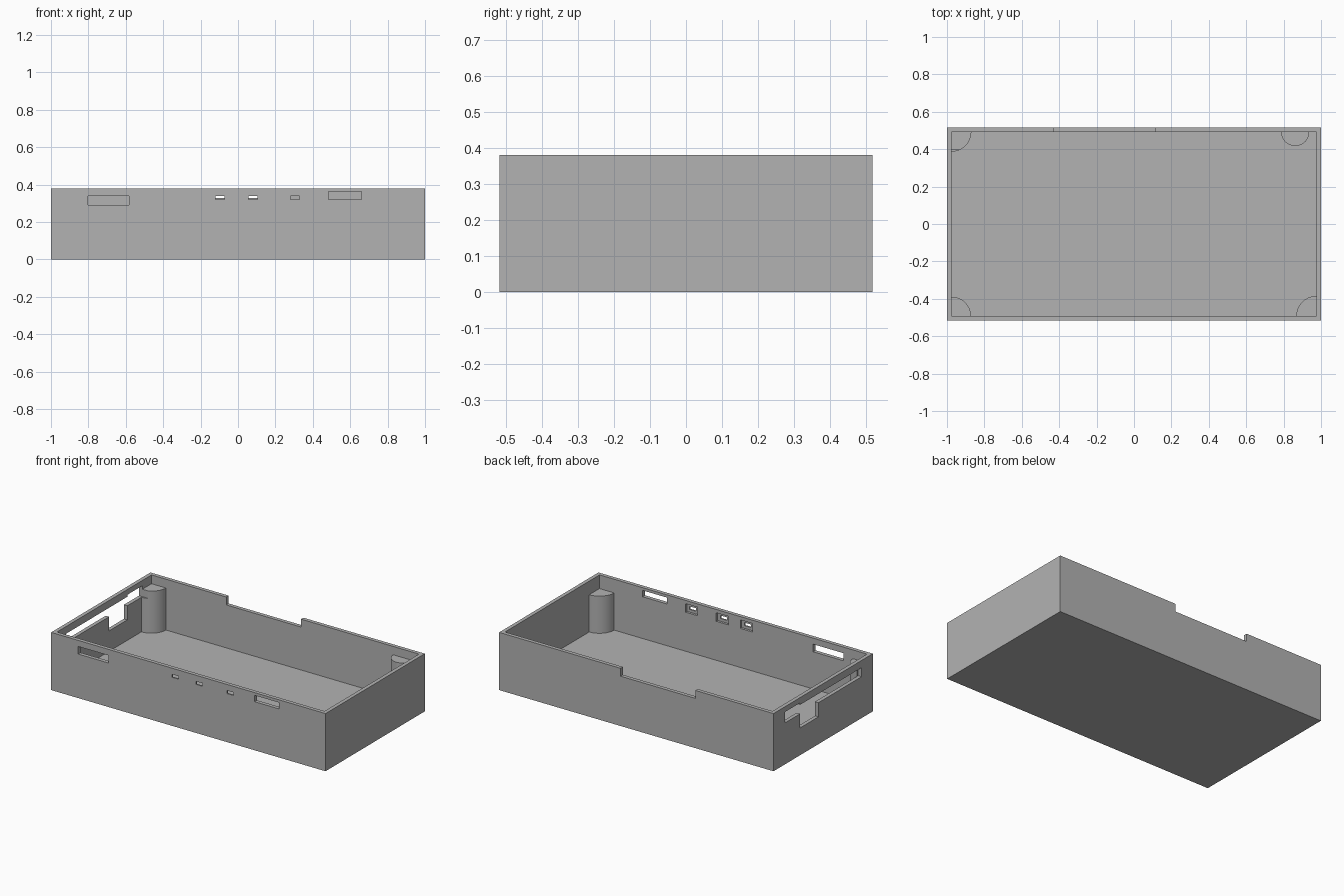
import bpy, bmesh, math

cube = bpy.data.objects.get("Cube")
if cube:
    bpy.data.objects.remove(cube, do_unlink=True)

W, D, H = 1.0, 0.517, 0.38      # half width, half depth, height
WALL, FLOOR = 0.025, 0.045
IX, IY = W - WALL, D - WALL     # inner faces of the walls

grey = bpy.data.materials.new("plain_grey")
grey.use_nodes = True
grey.diffuse_color = (0.45, 0.45, 0.45, 1)
grey.node_tree.nodes["Principled BSDF"].inputs["Base Color"].default_value = (0.45, 0.45, 0.45, 1)


def prism(name, points, direction):
    """Solid made by extruding a flat outline along a direction."""
    bm = bmesh.new()
    face = bm.faces.new([bm.verts.new(p) for p in points])
    new = bmesh.ops.extrude_face_region(bm, geom=[face])["geom"]
    verts = [v for v in new if isinstance(v, bmesh.types.BMVert)]
    bmesh.ops.translate(bm, verts=verts, vec=direction)
    bmesh.ops.recalc_face_normals(bm, faces=bm.faces)
    mesh = bpy.data.meshes.new(name)
    bm.to_mesh(mesh)
    bm.free()
    mesh.materials.append(grey)
    obj = bpy.data.objects.new(name, mesh)
    bpy.context.collection.objects.link(obj)
    return obj


def box(name, x, y, z):
    outline = [(x[0], y[0], z[0]), (x[1], y[0], z[0]), (x[1], y[1], z[0]), (x[0], y[1], z[0])]
    return prism(name, outline, (0, 0, z[1] - z[0]))


def cut(target, cutter, keep=False):
    """Subtract the cutter and bake the result."""
    mod = target.modifiers.new("cut", 'BOOLEAN')
    mod.operation, mod.solver, mod.object = 'DIFFERENCE', 'EXACT', cutter
    bpy.context.view_layer.objects.active = target
    bpy.ops.object.modifier_apply(modifier=mod.name)
    if not keep:
        bpy.data.objects.remove(cutter, do_unlink=True)


# Open tray
tray = box("case_shell", (-W, W), (-D, D), (0, H))
cut(tray, box("cavity", (-IX, IX), (-IY, IY), (FLOOR, H + 0.1)))

# Notch in the back rim
cut(tray, box("back_notch", (-0.43, 0.115), (IY - 0.02, D + 0.1), (0.328, H + 0.1)))

# Long slots in the front wall
through = (-D - 0.1, -IY + 0.02)
cut(tray, box("left_slot", (0.483, 0.66), through, (0.32, 0.362)))
cut(tray, box("right_slot", (-0.803, -0.582), through, (0.29, 0.34)))

# Small ports, each with a wider recess on the inside
for x in (-0.095, 0.08, 0.305):
    cut(tray, box("port", (x - 0.024, x + 0.024), through, (0.32, 0.34)))
    cut(tray, box("port_recess", (x - 0.044, x + 0.044), (-IY - 0.015, -IY + 0.02), (0.302, 0.358)))

# Corner posts, as sectors that sink slightly into walls and floor


def post(name, cx, cy, r, top, start, sweep, pad):
    n = 24
    pts = [(cx + r * math.cos(start + sweep * i / n),
            cy + r * math.sin(start + sweep * i / n), FLOOR - 0.005) for i in range(n + 1)]
    if pad:
        pts.append((cx, cy, FLOOR - 0.005))
    obj = prism(name, pts, (0, 0, top - FLOOR + 0.005))
    bpy.ops.object.select_all(action='DESELECT')
    obj.select_set(True)
    bpy.context.view_layer.objects.active = obj
    bpy.ops.object.shade_smooth_by_angle(angle=math.radians(30))
    return obj


quarter = math.pi / 2
post("front_right_post", -IX, -IY, 0.103, 0.322, 0, quarter, True)
post("front_left_post", IX, -IY, 0.107, 0.29, quarter, quarter, True)
post("back_left_post", 0.862, IY, 0.075, 0.325, 2 * quarter, 2 * quarter, False)
back_post = post("back_right_post", -IX, IY, 0.105, 0.322, 3 * quarter, quarter, True)

# Stepped opening in the end wall, which also trims the post beside it
steps = [(-0.40, 0.273), (0.05, 0.273), (0.05, 0.18), (0.24, 0.18), (0.24, 0.273),
         (0.397, 0.273), (0.397, 0.345), (0.24, 0.345), (0.24, 0.332), (-0.40, 0.332)]
opening = prism("end_opening", [(-W - 0.1, y, z) for y, z in steps], (0.165, 0, 0))
cut(tray, opening, keep=True)
cut(back_post, opening)
